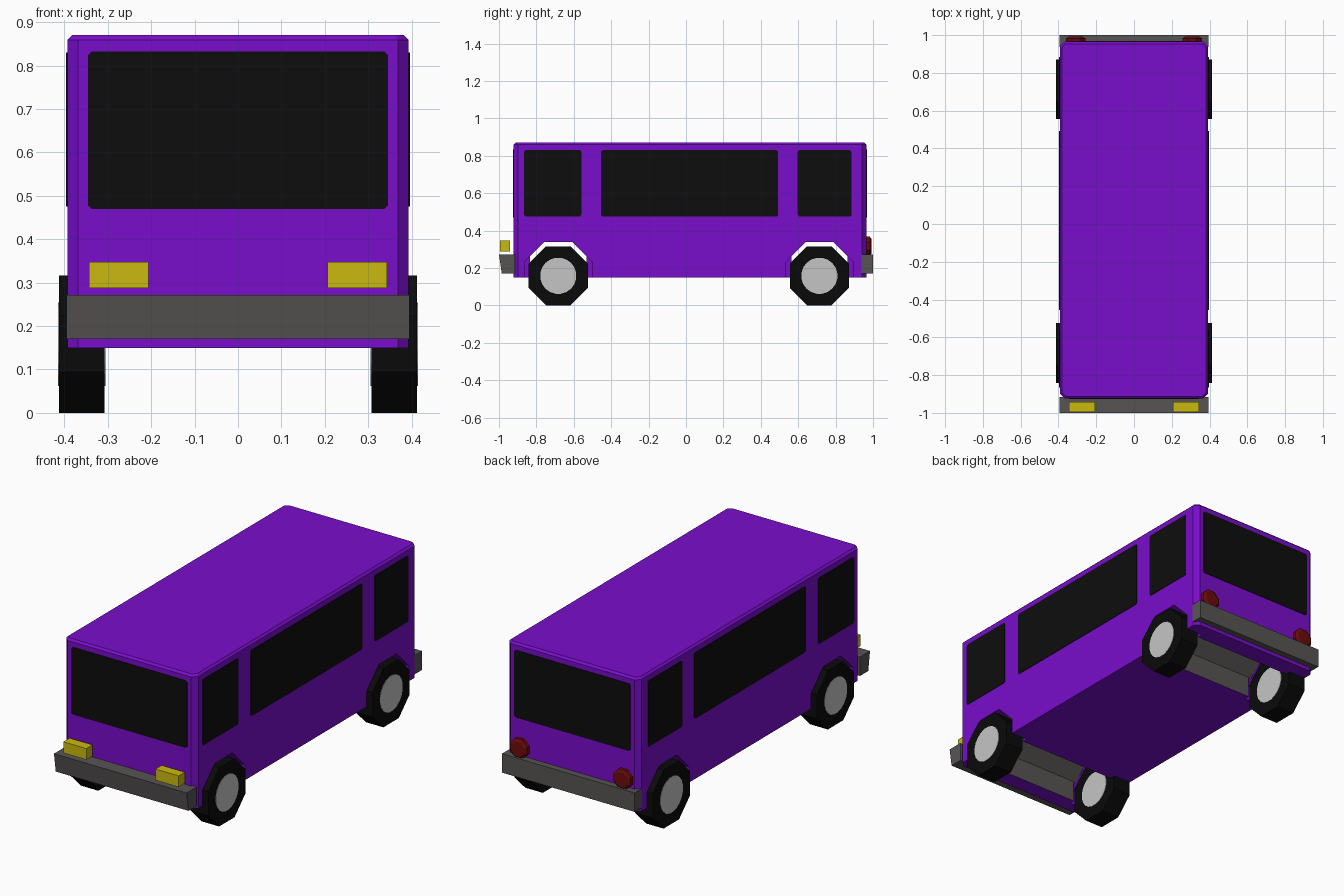
import bpy, bmesh, math
from mathutils import Vector

if "Cube" in bpy.data.objects:
    bpy.data.objects.remove(bpy.data.objects["Cube"])


def material(name, rgb):
    m = bpy.data.materials.new(name)
    m.diffuse_color = (*rgb, 1)
    m.use_nodes = True
    m.node_tree.nodes["Principled BSDF"].inputs["Base Color"].default_value = m.diffuse_color
    return m


PURPLE = material("purple paint", (0.19, 0.004, 0.60))
GREY = material("dark grey", (0.095, 0.09, 0.088))
GLASS = material("black glass", (0.004, 0.004, 0.004))
RUBBER = material("black rubber", (0.003, 0.003, 0.003))
HUB = material("light grey hub", (0.56, 0.56, 0.56))
YELLOW = material("yellow lamp", (0.59, 0.49, 0.005))
RED = material("red lamp", (0.15, 0.003, 0.003))

AXLES = {"front": -0.683, "rear": 0.713}
WHEEL_Z = 0.158


def finish(name, bm, *mats):
    bmesh.ops.recalc_face_normals(bm, faces=bm.faces[:])
    me = bpy.data.meshes.new(name)
    bm.to_mesh(me)
    bm.free()
    ob = bpy.data.objects.new(name, me)
    bpy.context.collection.objects.link(ob)
    for m in mats:
        me.materials.append(m)
    return ob


def prism(name, ring, offset, *mats):
    """Closed prism: a ring of 3D points pushed along an offset."""
    bm = bmesh.new()
    f = bm.faces.new([bm.verts.new(p) for p in ring])
    ext = bmesh.ops.extrude_face_region(bm, geom=[f])["geom"]
    bmesh.ops.translate(bm, vec=Vector(offset),
                        verts=[v for v in ext if isinstance(v, bmesh.types.BMVert)])
    return finish(name, bm, *mats)


def box(name, x, y, z, mat):
    ring = [(x[0], y[0], z[0]), (x[1], y[0], z[0]), (x[1], y[1], z[0]), (x[0], y[1], z[0])]
    return prism(name, ring, (0, 0, z[1] - z[0]), mat)


def polygon(n, apothem, phase=0.5):
    r = apothem / math.cos(math.pi / n)
    return [(r * math.cos(2 * math.pi * (i + phase) / n),
             r * math.sin(2 * math.pi * (i + phase) / n)) for i in range(n)]


# Body shell with chamfered upright and roof edges
X, Y0, Y1, Z0, Z1 = 0.393, -0.923, 0.965, 0.15, 0.87
bm = bmesh.new()
bmesh.ops.create_cube(bm, size=1)
for v in bm.verts:
    v.co = (v.co.x * 2 * X, Y0 if v.co.y < 0 else Y1, Z0 if v.co.z < 0 else Z1)
upright = [e for e in bm.edges if abs(e.verts[0].co.z - e.verts[1].co.z) > 0.1]
bmesh.ops.bevel(bm, geom=upright, offset=0.025, segments=1, affect='EDGES')
roof = [e for e in bm.edges if min(v.co.z for v in e.verts) > Z1 - 0.001]
bmesh.ops.bevel(bm, geom=roof, offset=0.011, segments=1, affect='EDGES')
body = finish("body", bm, PURPLE, GREY)

# Wheel arches: octagonal wells at the sides, a narrower tunnel between them
cutters = []
for yc in AXLES.values():
    well = polygon(8, 0.18)
    for x0 in (-0.5, 0.295):
        cutters.append(prism("arch_cutter", [(x0, yc + a, WHEEL_Z + b) for a, b in well],
                             (0.205, 0, 0)))
    tunnel = [(-0.15, -0.2), (0.15, -0.2), (0.15, 0.105), (0.075, 0.181),
              (-0.075, 0.181), (-0.15, 0.105)]
    cutters.append(prism("tunnel_cutter", [(-0.31, yc + a, WHEEL_Z + b) for a, b in tunnel],
                         (0.62, 0, 0)))
bpy.context.view_layer.objects.active = body
for c in cutters:
    mod = body.modifiers.new("arch", 'BOOLEAN')
    mod.operation, mod.solver, mod.object = 'DIFFERENCE', 'EXACT', c
    bpy.ops.object.modifier_apply(modifier=mod.name)
    bpy.data.objects.remove(c)
for p in body.data.polygons:
    c = p.center
    inside = abs(c.x) < 0.29 and 0.155 < c.z < 0.36 and abs(p.normal.x) < 0.5
    p.material_index = 1 if inside else 0


# Windows: thin plates with slightly clipped corners
def window(name, a, b, z0, z1, place, offset):
    k = 0.008
    ring = [(a + k, z0), (b - k, z0), (b, z0 + k), (b, z1 - k),
            (b - k, z1), (a + k, z1), (a, z1 - k), (a, z0 + k)]
    prism(name, [place(u, z) for u, z in ring], offset, GLASS)


window("windscreen", -0.345, 0.345, 0.47, 0.832, lambda u, z: (u, Y0 + 0.001, z), (0, -0.004, 0))
window("rear_window", -0.345, 0.345, 0.47, 0.832, lambda u, z: (u, Y1 - 0.001, z), (0, 0.004, 0))
for s, side in ((1, "right"), (-1, "left")):
    for part, a, b in (("front", -0.865, -0.56), ("middle", -0.455, 0.492), ("back", 0.597, 0.885)):
        window(f"{side}_{part}_window", a, b, 0.475, 0.83,
               lambda u, z: (s * (X - 0.001), u, z), (s * 0.004, 0, 0))

# Bumpers, the front one leaning in at its foot
B = 0.395
prism("front_bumper", [(-B, -0.915, 0.17), (-B, -0.985, 0.17), (-B, -1.0, 0.272),
                       (-B, -0.915, 0.272)], (2 * B, 0, 0), GREY)
box("rear_bumper", (-B, B), (0.938, 1.0), (0.17, 0.272), GREY)

for s, side in ((1, "right"), (-1, "left")):
    # Headlamps
    box(f"{side}_headlamp", sorted((s * 0.206, s * 0.343)), (-0.995, -0.942),
        (0.288, 0.348), YELLOW)
    # Tail lamps: chamfered octagonal studs
    bm = bmesh.new()
    rings = [[bm.verts.new((s * 0.308 + a, y, 0.316 + b)) for a, b in polygon(8, r)]
             for y, r in ((0.96, 0.051), (0.983, 0.051), (0.992, 0.038))]
    for lo, hi in zip(rings, rings[1:]):
        for i in range(8):
            j = (i + 1) % 8
            bm.faces.new((lo[i], lo[j], hi[j], hi[i]))
    bm.faces.new(rings[0])
    bm.faces.new(rings[-1])
    finish(f"{side}_tail_lamp", bm, RED)
    # Octagonal wheels with hub discs on both faces
    for end, yc in AXLES.items():
        prism(f"{end}_{side}_tyre", [(s * 0.307, yc + a, WHEEL_Z + b) for a, b in polygon(8, 0.158)],
              (s * 0.105, 0, 0), RUBBER)
        for face, x, d in (("outer", 0.411, 0.003), ("inner", 0.308, -0.003)):
            prism(f"{end}_{side}_{face}_hub",
                  [(s * x, yc + a, WHEEL_Z + b) for a, b in polygon(20, 0.096)],
                  (s * d, 0, 0), HUB)
